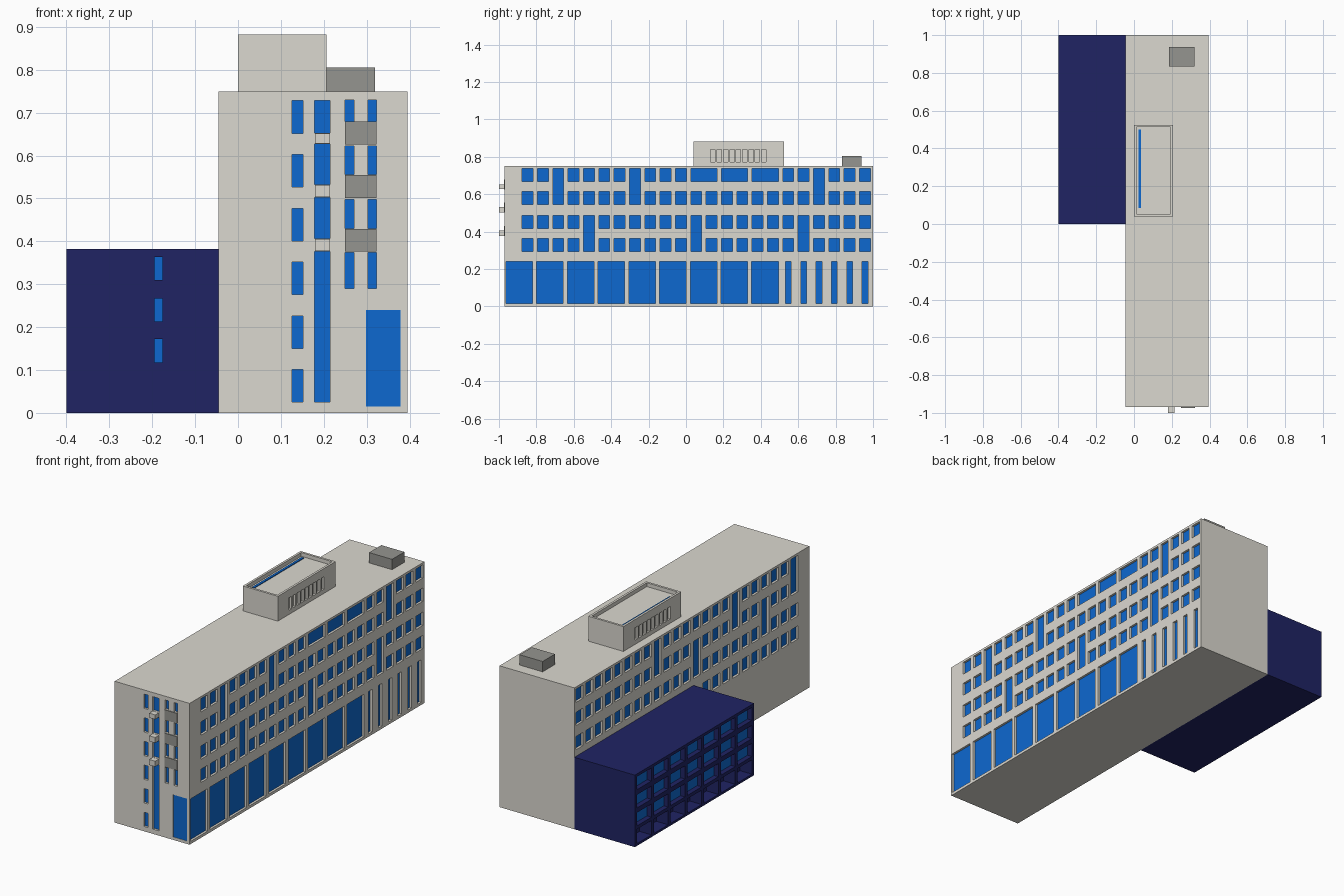
import bpy, bmesh

if "Cube" in bpy.data.objects:
    bpy.data.objects.remove(bpy.data.objects["Cube"])


def mat(name, rgb):
    m = bpy.data.materials.new(name)
    m.diffuse_color = (*rgb, 1)
    m.use_nodes = True
    m.node_tree.nodes["Principled BSDF"].inputs["Base Color"].default_value = m.diffuse_color
    return m


CREAM = mat("cream_wall", (0.71, 0.69, 0.63))
NAVY = mat("navy_wall", (0.014, 0.017, 0.127))
GLASS = mat("blue_glass", (0.004, 0.14, 0.63))
GREY = mat("grey_panel", (0.30, 0.30, 0.28))


def boxes(name, items, material):
    """One object made of boxes given as (x0, x1, y0, y1, z0, z1)."""
    bm = bmesh.new()
    for x0, x1, y0, y1, z0, z1 in items:
        v = [bm.verts.new((x, y, z)) for z in (z0, z1)
             for x, y in ((x0, y0), (x1, y0), (x1, y1), (x0, y1))]
        bm.faces.new(v[3::-1])
        bm.faces.new(v[4:])
        for i in range(4):
            j = (i + 1) % 4
            bm.faces.new((v[i], v[j], v[j + 4], v[i + 4]))
    me = bpy.data.meshes.new(name)
    bm.to_mesh(me)
    bm.free()
    me.materials.append(material)
    ob = bpy.data.objects.new(name, me)
    bpy.context.collection.objects.link(ob)
    return ob


def slab(axis, a, b, rect):
    """Box between planes a and b, with rect (u0, u1, z0, z1) across it."""
    a, b = min(a, b), max(a, b)
    u0, u1, z0, z1 = rect
    return (a, b, u0, u1, z0, z1) if axis == 'x' else (u0, u1, a, b, z0, z1)


def cut(wall, items):
    c = boxes("cutter", items, wall.data.materials[0])
    c.hide_render = True
    m = wall.modifiers.new("openings", 'BOOLEAN')
    m.operation, m.solver, m.object = 'DIFFERENCE', 'EXACT', c
    bpy.context.view_layer.objects.active = wall
    bpy.ops.object.modifier_apply(modifier=m.name)
    bpy.data.objects.remove(c)


def openings(wall, name, axis, pos, out, rects, depth=0.02, glazed=True):
    """Recess rects into the wall face at pos (outward sign out), add panes."""
    back = pos - out * depth
    cut(wall, [slab(axis, back, pos + out * 0.02, r) for r in rects])
    if glazed:
        boxes(name, [slab(axis, back, back + out * 0.004, r) for r in rects], GLASS)


# Rows and columns of the long facades
ROWS = [(0.668, 0.738), (0.545, 0.615), (0.417, 0.487), (0.294, 0.364)]
PITCH, HALF = 0.082, 0.029


def col(i):
    return -0.847 + i * PITCH


def facade(tall, wide=()):
    """tall: {column: upper row joined to the next}; wide: columns joined on top."""
    rects = []
    for i in range(23):
        for r, (z0, z1) in enumerate(ROWS):
            if tall.get(i) == r - 1:
                continue
            if r == 0 and i - 1 in wide:
                continue
            if tall.get(i) == r:
                z0 = ROWS[r + 1][0]
            u1 = col(i + 1) if r == 0 and i in wide else col(i)
            rects.append((col(i) - HALF, u1 + HALF, z0, z1))
    return rects


# Main block
main = boxes("main_block", [(-0.045, 0.395, -0.97, 1.0, 0, 0.75)], CREAM)

right = facade({2: 0, 7: 0, 19: 0, 4: 2, 11: 2, 18: 2}, (11, 13, 15))
right += [(-0.963 + i * 0.1643, -0.821 + i * 0.1643, 0.015, 0.24) for i in range(9)]
right += [(col(i) - 0.015, col(i) + 0.015, 0.015, 0.24) for i in range(17, 23)]
openings(main, "right_windows", 'x', 0.395, 1, right, 0.016)

left = [r for r in facade({0: 0, 6: 0, 14: 0, 3: 1, 10: 1})
        if r[2] > 0.39 or r[1] < 0]
openings(main, "left_windows", 'x', -0.045, -1, left, 0.016)

# Front end: stair windows, side windows, corner shopfront
front = [(0.126, 0.152, 0.025 + i * 0.1254, 0.101 + i * 0.1254) for i in range(6)]
front += [(0.178, 0.214, a, b) for a, b in
          ((0.025, 0.376), (0.407, 0.502), (0.533, 0.627), (0.653, 0.728))]
front += [(x, x + 0.02, a, b) for x in (0.25, 0.303) for a, b in
          ((0.29, 0.374), (0.43, 0.498), (0.556, 0.622), (0.68, 0.73))]
openings(main, "front_windows", 'y', -0.97, -1, front, 0.016)
openings(main, "corner_window", 'y', -0.97, -1, [(0.298, 0.379, 0.015, 0.24)], 0.006)

boxes("front_balcony_blocks", [(0.179, 0.214, -1.0, -0.965, a, b) for a, b in
      ((0.377, 0.406), (0.503, 0.532), (0.628, 0.652))], CREAM)
boxes("front_grey_panels", [(0.25, 0.323, -0.974, -0.965, a, b) for a, b in
      ((0.376, 0.429), (0.501, 0.555), (0.626, 0.679))], GREY)

# Side annex
annex = boxes("annex", [(-0.4, -0.045, 0.0, 1.0, 0, 0.382)], NAVY)
LEVELS = [(0.118, 0.172), (0.213, 0.267), (0.31, 0.363)]
bays = [(0.018 + i * 0.1405, 0.138 + i * 0.1405) for i in range(7)]
openings(annex, "annex_left_windows", 'x', -0.4, -1,
         [(a, b, z0 - 0.012, z1 + 0.004) for a, b in bays for z0, z1 in LEVELS], 0.03)
openings(annex, "annex_arcade", 'x', -0.4, -1,
         [(a, b, 0.012, 0.088) for a, b in bays], 0.07, False)
openings(annex, "annex_front_windows", 'y', 0.0, -1,
         [(-0.195, -0.176, a, b) for a, b in LEVELS], 0.016)

# Roof penthouse with sunken roof, slots on both long sides and a skylight strip
pent = boxes("penthouse", [(0.0, 0.206, 0.04, 0.525, 0.75, 0.882)], CREAM)
cut(pent, [(0.012, 0.194, 0.052, 0.513, 0.862, 0.9)])
slots = [(0.132 + i * 0.034, 0.156 + i * 0.034, 0.772, 0.838) for i in range(9)]
openings(pent, "slots", 'x', 0.206, 1, slots, 0.012, False)
openings(pent, "slots", 'x', 0.0, -1, slots, 0.012, False)
boxes("skylight_strip", [(0.024, 0.037, 0.085, 0.5, 0.86, 0.866)], GLASS)

# Roof equipment box
boxes("roof_unit", [(0.185, 0.32, 0.835, 0.938, 0.75, 0.805)], GREY)
